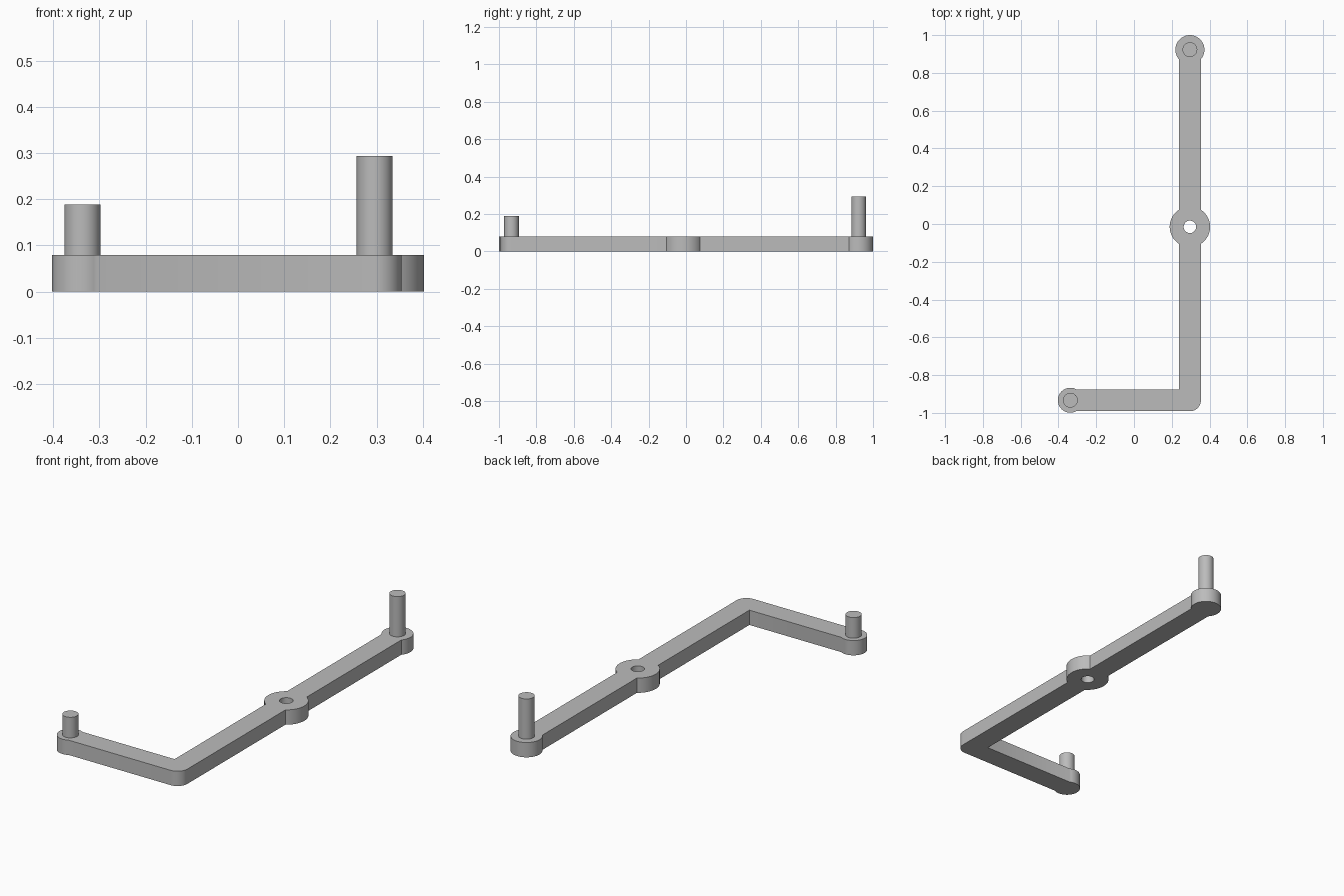
import bpy
import bmesh
from math import pi, sin, cos, acos, asin, radians

cube = bpy.data.objects.get("Cube")
if cube:
    bpy.data.objects.remove(cube, do_unlink=True)

THICK = 0.079
HALF = 0.058                  # half the arm width
PIN_R = 0.039
LONG_X, SHORT_Y = 0.296, -0.933
HUB_Y, HUB_R, HOLE_R = -0.015, 0.107, 0.033
END_Y, END_R = 0.923, 0.077
TIP_X, TIP_R = -0.337, 0.066

grey = bpy.data.materials.new("plain grey")
grey.use_nodes = True
colour = (0.5, 0.5, 0.5, 1)
grey.diffuse_color = colour
grey.node_tree.nodes["Principled BSDF"].inputs["Base Color"].default_value = colour


def arc(x, y, r, start, end, steps):
    turn = (end - start) / steps
    return [(x + r * cos(start + turn * i), y + r * sin(start + turn * i))
            for i in range(steps + 1)]


def finish(name, bm):
    bmesh.ops.recalc_face_normals(bm, faces=bm.faces)
    mesh = bpy.data.meshes.new(name)
    bm.to_mesh(mesh)
    bm.free()
    mesh.materials.append(grey)
    obj = bpy.data.objects.new(name, mesh)
    bpy.context.collection.objects.link(obj)
    bpy.ops.object.select_all(action="DESELECT")
    obj.select_set(True)
    bpy.context.view_layer.objects.active = obj
    bpy.ops.object.shade_smooth_by_angle(angle=radians(30))


def plate(name, loops, height):
    bm = bmesh.new()
    edges = []
    for loop in loops:
        verts = [bm.verts.new((x, y, 0)) for x, y in loop]
        edges += [bm.edges.new((verts[i - 1], verts[i])) for i in range(len(verts))]
    bmesh.ops.triangle_fill(bm, edges=edges, use_beauty=True)
    new = bmesh.ops.extrude_face_region(bm, geom=bm.faces[:])["geom"]
    top = [g for g in new if isinstance(g, bmesh.types.BMVert)]
    bmesh.ops.translate(bm, verts=top, vec=(0, 0, height))
    finish(name, bm)


def pin(name, x, y, top):
    bm = bmesh.new()
    bmesh.ops.create_cone(bm, cap_ends=True, segments=48, radius1=PIN_R,
                          radius2=PIN_R, depth=top - THICK)
    bmesh.ops.translate(bm, verts=bm.verts, vec=(x, y, (top + THICK) / 2))
    finish(name, bm)


# L-shaped lever with round tip, corner, hub and end
tip = asin(HALF / TIP_R)
hub = acos(HALF / HUB_R)
end = acos(HALF / END_R)
outline = (arc(TIP_X, SHORT_Y, TIP_R, tip, 2 * pi - tip, 36)
           + arc(LONG_X, SHORT_Y, HALF, -pi / 2, 0, 12)
           + arc(LONG_X, HUB_Y, HUB_R, -hub, hub, 24)
           + arc(LONG_X, END_Y, END_R, -end, pi + end, 36)
           + arc(LONG_X, HUB_Y, HUB_R, pi - hub, pi + hub, 24)
           + [(LONG_X - HALF, SHORT_Y + HALF)])
hole = arc(LONG_X, HUB_Y, HOLE_R, 0, 2 * pi, 40)[:-1]
plate("lever_arm", [outline, hole], THICK)

# Upright pins
pin("short_pin", TIP_X, SHORT_Y, 0.189)
pin("long_pin", LONG_X, END_Y, 0.294)
